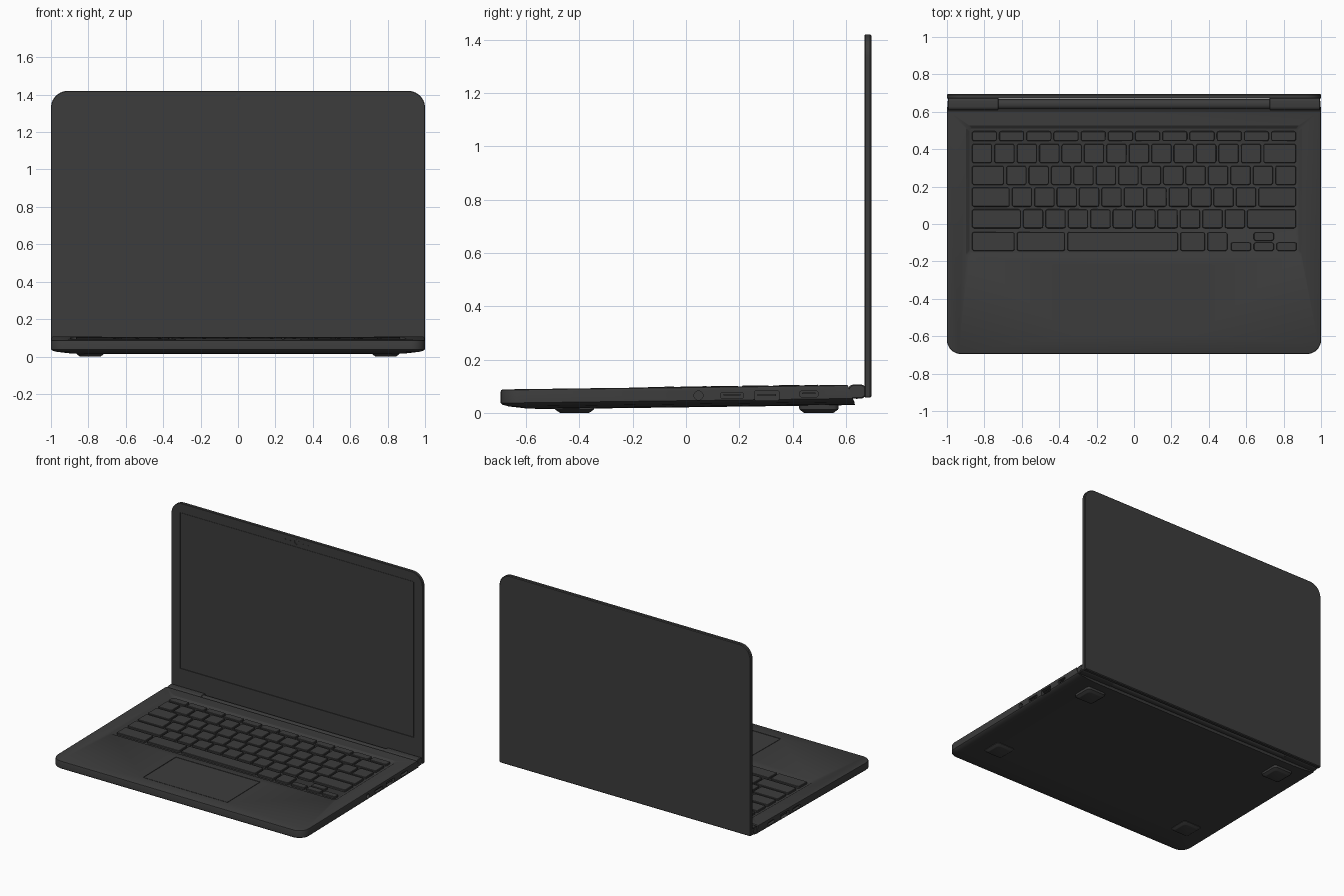
import bpy, bmesh, math
from mathutils import Vector

if "Cube" in bpy.data.objects:
    bpy.data.objects.remove(bpy.data.objects["Cube"])

SLOPE = 0.0131          # deck rises gently toward the hinge
TOP = 0.0971            # deck height at y = 0

mat = bpy.data.materials.new("dark_grey")
mat.diffuse_color = (0.045, 0.045, 0.045, 1)
mat.use_nodes = True
mat.node_tree.nodes["Principled BSDF"].inputs["Base Color"].default_value = mat.diffuse_color


def rr(x0, x1, y0, y1, r, n=5):
    """Rounded rectangle outline; r is one radius or four (counter-clockwise from x0,y0)."""
    rs = r if isinstance(r, tuple) else (r,) * 4
    pts = []
    for k, (cx, cy, sx, sy) in enumerate([(x0, y0, 1, 1), (x1, y0, -1, 1), (x1, y1, -1, -1), (x0, y1, 1, -1)]):
        if rs[k] <= 0:
            pts.append((cx, cy))
            continue
        for i in range(n + 1):
            a = math.pi + math.pi / 2 * (k + i / n)
            pts.append((cx + sx * rs[k] + rs[k] * math.cos(a), cy + sy * rs[k] + rs[k] * math.sin(a)))
    return pts


def at_z(pts, z):
    return [(x, y, z) for x, y in pts]


def at_y(pts, y):
    return [(x, y, z) for x, z in pts]


def at_x(pts, x):
    return [(x, y, z) for y, z in pts]


def loft(name, solids, tilt=False):
    """Each solid is a list of matching rings, skinned and capped."""
    bm = bmesh.new()
    for rings in solids:
        vs = [[bm.verts.new((x, y, z + (SLOPE * y if tilt else 0))) for x, y, z in ring] for ring in rings]
        n = len(vs[0])
        for a, b in zip(vs, vs[1:]):
            for i in range(n):
                bm.faces.new((a[i], a[(i + 1) % n], b[(i + 1) % n], b[i]))
        bm.faces.new(vs[0])
        bm.faces.new(vs[-1])
    bmesh.ops.recalc_face_normals(bm, faces=bm.faces)
    me = bpy.data.meshes.new(name)
    bm.to_mesh(me)
    bm.free()
    ob = bpy.data.objects.new(name, me)
    bpy.context.collection.objects.link(ob)
    me.materials.append(mat)
    return ob


def activate(ob):
    bpy.ops.object.select_all(action='DESELECT')
    ob.select_set(True)
    bpy.context.view_layer.objects.active = ob


def smooth(ob):
    activate(ob)
    bpy.ops.object.shade_smooth_by_angle(angle=math.radians(30))


def cut(ob, cutter):
    cutter.hide_render = True
    m = ob.modifiers.new("cut", 'BOOLEAN')
    m.object = cutter
    m.solver = 'EXACT'
    activate(ob)
    bpy.ops.object.modifier_apply(modifier=m.name)
    bpy.data.objects.remove(cutter)


# Base shell: rings of (inset, height, rear edge, corner radius)
base = loft("base", [[at_z(rr(-1 + i, 1 - i, -0.695 + i, yr, (r, r, 0, 0), 8), z) for i, z, yr, r in [
    (0.18, 0.021, 0.633, 0.05), (0.10, 0.024, 0.633, 0.055), (0.03, 0.033, 0.632, 0.065),
    (0.006, 0.040, 0.628, 0.072), (0, 0.046, 0.625, 0.075), (0, 0.089, 0.609, 0.075),
    (0.002, 0.0945, 0.607, 0.073), (0.007, TOP, 0.605, 0.07)]]], True)

# Keyboard well with sloped walls, and trackpad pocket
cut(base, loft("well_cutter", [[
    at_z(rr(-0.88, 0.88, -0.155, 0.51, 0.015), TOP - 0.012),
    at_z(rr(-0.897, 0.897, -0.176, 0.527, 0.02), TOP),
    at_z(rr(-0.897, 0.897, -0.176, 0.527, 0.02), TOP + 0.02)]], True))
cut(base, loft("pad_cutter", [[at_z(rr(-0.337, 0.337, -0.6, -0.225, 0.008), z) for z in (TOP - 0.004, TOP + 0.02)]], True))
loft("trackpad", [[at_z(rr(-0.333, 0.333, -0.596, -0.229, 0.006), z) for z in (TOP - 0.006, TOP - 0.0005)]], True)

# Side ports: y range, z range, corner radius
PORTS = [(0.030, 0.064, 0.048, 0.082, 0.0169), (0.13, 0.215, 0.056, 0.076, 0.004),
         (0.258, 0.348, 0.047, 0.083, 0.004), (0.426, 0.496, 0.060, 0.082, 0.008)]
cut(base, loft("port_cutter", [[at_x(rr(*p), s * 0.955), at_x(rr(*p), s * 1.03)]
                               for s in (1, -1) for p in PORTS[(0 if s > 0 else 1):]]))
loft("port_tongues", [[at_x(rr(y0 + 0.01, y1 - 0.01, (z0 + z1) / 2 - 0.001, (z0 + z1) / 2 + 0.005, 0.001), s * x)
                       for x in (0.95, 0.992)] for s in (1, -1) for y0, y1, z0, z1, r in PORTS[1:]])
smooth(base)

# Keys
solids = []


def key(x0, x1, y0, y1):
    solids.append([at_z(rr(x0 + i, x1 - i, y0 + i, y1 - i, 0.012 - i, 3), TOP + z)
                   for i, z in [(0, -0.013), (0, -0.0005), (0.003, 0.002)]])


UNIT, GAP, LEFT = 0.1198, 0.012, -0.866


def row(y0, y1, widths, unit=UNIT):
    x = LEFT
    for w in widths:
        key(x, x + w * unit - GAP, y0, y1)
        x += w * unit


row(0.443, 0.496, [1] * 12, 14.56 * UNIT / 12)
row(0.326, 0.428, [1] * 13 + [1.56])
row(0.209, 0.311, [1.53] + [1] * 12 + [1.03])
row(0.092, 0.196, [1.78] + [1] * 11 + [1.78])
row(-0.023, 0.079, [2.28] + [1] * 10 + [2.28])
row(-0.144, -0.043, [2, 2.25, 5.05, 1.2, 1])
for i in range(3):      # arrow cluster
    x = 0.518 + i * 0.122
    key(x, x + 0.108, -0.144, -0.097)
    if i == 1:
        key(x, x + 0.108, -0.09, -0.043)
smooth(loft("keys", solids, True))

# Rubber feet
smooth(loft("feet", [[at_z(rr(cx - h, cx + h, cy - h, cy + h, 0.02), z)
                      for h, z in [(0.075, 0.04), (0.073, 0.013), (0.058, 0.002), (0.054, 0)]]
                     for cx in (-0.79, 0.79) for cy in (-0.418, 0.498)]))

# Hinge barrel between two end blocks with round caps
smooth(loft("hinge_barrel", [[at_x(rr(0.613, 0.667, 0.053, 0.103, 0.0249, 8), x) for x in (-0.73, 0.73)]]))
smooth(loft("hinge_blocks", [[at_x(rr(0.608 + i, 0.676 - i, 0.054 + i, 0.106 - i, 0.02, 6), s * x)
                              for x, i in [(0.725, 0.003), (0.728, 0), (0.992, 0), (0.995, 0.003)]] for s in (1, -1)]))
smooth(loft("hinge_caps", [[at_x(rr(0.618, 0.658, 0.061, 0.101, 0.0199, 8), s * x) for x in (0.98, 0.998)] for s in (1, -1)]))

# Lid with rounded upper corners
lid = loft("lid", [[at_y(rr(-1 + i, 1 - i, 0.057 + i, 1.42 - i, (0.008, 0.008, 0.09 - i, 0.09 - i), 10), y)
                    for i, y in [(0.003, 0.670), (0, 0.673), (0, 0.690), (0.005, 0.695)]]])
cut(lid, loft("screen_cutter", [[at_y(rr(-0.93, 0.93, 0.23, 1.352, 0.003, 2), y) for y in (0.65, 0.675)]]))
# Camera and microphone holes
dots = [(0, 0.020)] + [(s * d, 0.004) for s in (1, -1) for d in (0.05, 0.09)]
cut(lid, loft("camera_cutter", [[at_y(rr(x - r, x + r, 1.386 - r, 1.386 + r, r * 0.99, 5), y) for y in (0.65, 0.673)]
                                for x, r in dots]))
smooth(lid)
loft("screen", [[at_y(rr(-0.926, 0.926, 0.234, 1.348, 0.003, 2), y) for y in (0.678, 0.6725)]])
smooth(loft("camera", [[at_y(rr(-r, r, 1.386 - r, 1.386 + r, r * 0.99, 5), y)
                        for r, y in [(0.016, 0.676), (0.016, 0.671), (0.011, 0.6702)]]]))
